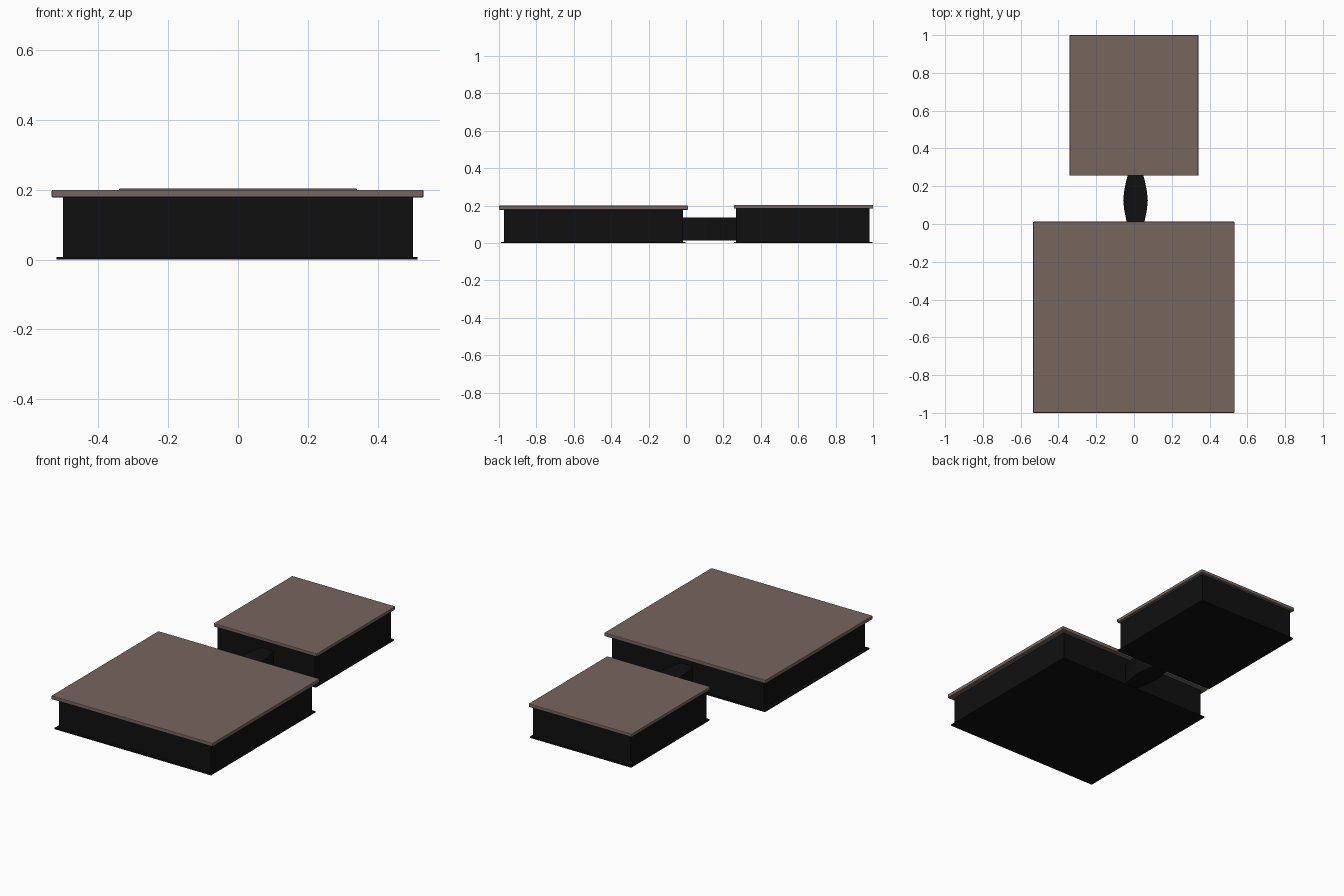
import bpy, bmesh

if "Cube" in bpy.data.objects:
    bpy.data.objects.remove(bpy.data.objects["Cube"])


def material(name, rgb):
    m = bpy.data.materials.new(name)
    m.diffuse_color = (*rgb, 1)
    m.use_nodes = True
    m.node_tree.nodes["Principled BSDF"].inputs["Base Color"].default_value = m.diffuse_color
    return m


BROWN = material("taupe_brown", (0.18, 0.133, 0.111))
BLACK = material("matt_black", (0.005, 0.005, 0.005))


def prism(name, outline, z0, z1, mat):
    """Extrude a plan outline from z0 to z1."""
    bm = bmesh.new()
    face = bm.faces.new([bm.verts.new((x, y, z0)) for x, y in outline])
    ext = bmesh.ops.extrude_face_region(bm, geom=[face])
    for v in ext["geom"]:
        if isinstance(v, bmesh.types.BMVert):
            v.co.z = z1
    bmesh.ops.recalc_face_normals(bm, faces=bm.faces)
    me = bpy.data.meshes.new(name)
    bm.to_mesh(me)
    bm.free()
    me.materials.append(mat)
    ob = bpy.data.objects.new(name, me)
    bpy.context.collection.objects.link(ob)
    return ob


def slab(name, x0, x1, y0, y1, z0, z1, mat, bevel=0.0):
    ob = prism(name, [(x0, y0), (x1, y0), (x1, y1), (x0, y1)], z0, z1, mat)
    if bevel:
        # Slightly rounded edges
        mod = ob.modifiers.new("soft_edges", "BEVEL")
        mod.width = bevel
        mod.segments = 2
    return ob


# Large front unit: base plate, body, overhanging top
slab("large_base_plate", -0.52, 0.515, -0.99, -0.003, 0, 0.007, BLACK)
slab("large_body", -0.502, 0.502, -0.973, -0.017, 0.007, 0.178, BLACK)
slab("large_top", -0.534, 0.532, -1.0, 0.012, 0.178, 0.2, BROWN, 0.004)

# Small rear unit
slab("small_base_plate", -0.335, 0.335, 0.256, 0.996, 0, 0.007, BLACK)
slab("small_body", -0.322, 0.322, 0.267, 0.982, 0.007, 0.184, BLACK)
slab("small_top", -0.341, 0.341, 0.256, 1.0, 0.184, 0.204, BROWN, 0.004)

# Bulging connector between the two units
half = [(-0.02, 0.038), (0.02, 0.049), (0.075, 0.06), (0.125, 0.065),
        (0.175, 0.06), (0.23, 0.049), (0.27, 0.038)]
cx = 0.008
outline = [(cx + w, y) for y, w in half] + [(cx - w, y) for y, w in reversed(half)]
prism("connector", outline, 0.015, 0.138, BLACK)
